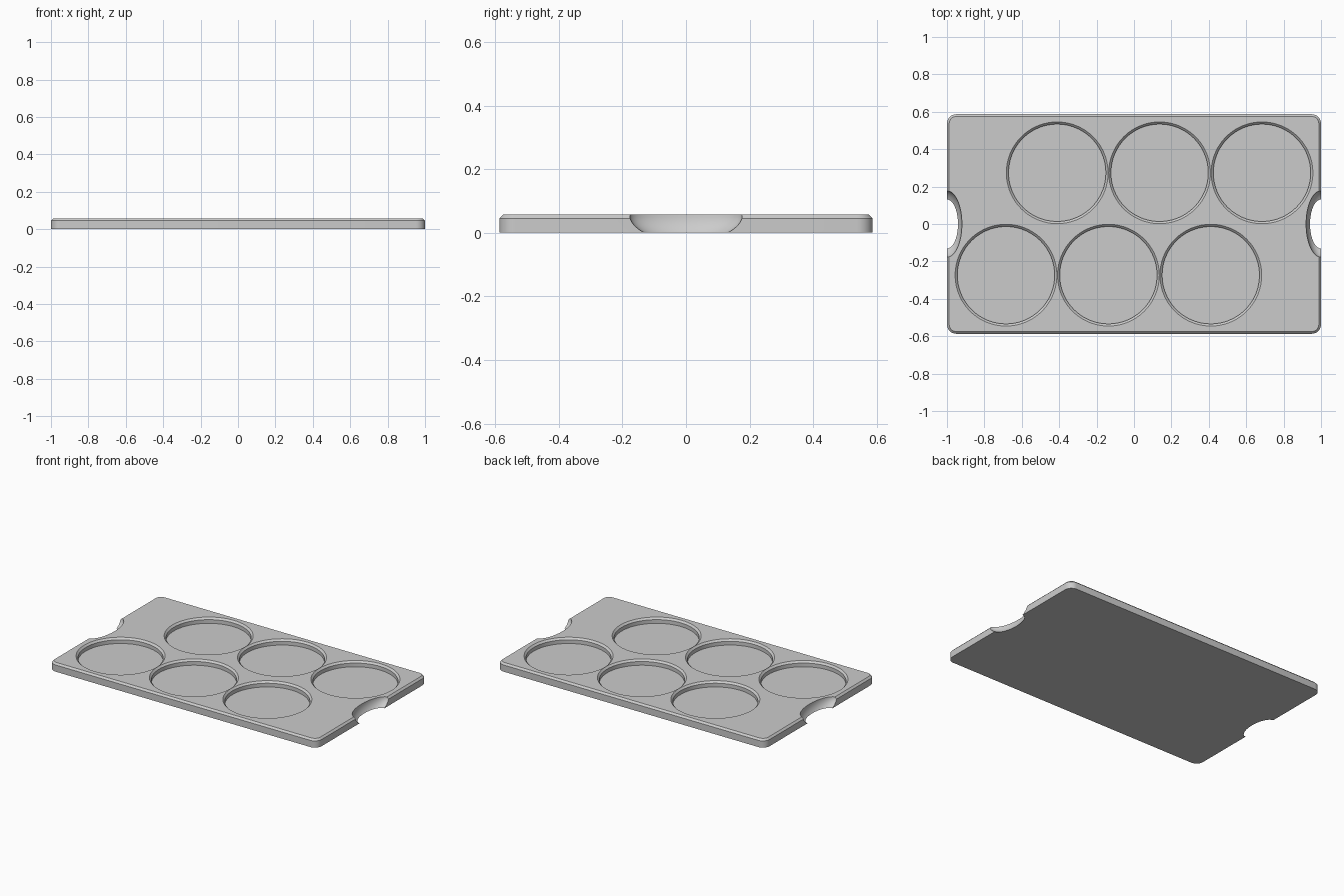
import bpy, bmesh, math

old = bpy.data.objects.get("Cube")
if old:
    bpy.data.objects.remove(old)

HX, HY, H = 1.0, 0.587, 0.057      # half length, half width, thickness
CORNER, CHAMFER = 0.05, 0.012
PITCH, POCKET_R, FLOOR = 0.5475, 0.272, 0.02

grey = bpy.data.materials.new("light grey")
grey.use_nodes = True
colour = (0.6, 0.6, 0.6, 1)
grey.diffuse_color = colour
grey.node_tree.nodes["Principled BSDF"].inputs["Base Color"].default_value = colour


def loft(name, rings):
    """Closed solid skinned through rings of equal point count, bottom to top."""
    bm = bmesh.new()
    loops = [[bm.verts.new(p) for p in ring] for ring in rings]
    for a, b in zip(loops, loops[1:]):
        for i in range(len(a)):
            j = (i + 1) % len(a)
            bm.faces.new((a[i], a[j], b[j], b[i]))
    bm.faces.new(loops[0][::-1])
    bm.faces.new(loops[-1])
    mesh = bpy.data.meshes.new(name)
    bm.to_mesh(mesh)
    bm.free()
    obj = bpy.data.objects.new(name, mesh)
    bpy.context.collection.objects.link(obj)
    mesh.materials.append(grey)
    return obj


def rounded_rect(inset, z, steps=8):
    pts = []
    r = CORNER - inset
    for k, (sx, sy) in enumerate(((1, 1), (-1, 1), (-1, -1), (1, -1))):
        for s in range(steps + 1):
            a = math.pi / 2 * (k + s / steps)
            pts.append((sx * (HX - CORNER) + r * math.cos(a),
                        sy * (HY - CORNER) + r * math.sin(a), z))
    return pts


def circle(cx, cy, r, z, n=96):
    return [(cx + r * math.cos(2 * math.pi * i / n),
             cy + r * math.sin(2 * math.pi * i / n), z) for i in range(n)]


def cut(target, cutter):
    cutter.hide_render = True
    mod = target.modifiers.new("cut", 'BOOLEAN')
    mod.operation, mod.solver, mod.object = 'DIFFERENCE', 'EXACT', cutter
    bpy.context.view_layer.objects.active = target
    bpy.ops.object.modifier_apply(modifier=mod.name)
    bpy.data.objects.remove(cutter)


# tray slab with rounded corners and a chamfered top edge
tray = loft("tray", [rounded_rect(0, 0), rounded_rect(0, H - CHAMFER),
                     rounded_rect(CHAMFER, H)])

# six round pockets in two staggered rows, each with a chamfered rim
for side in (1, -1):
    for k in (-0.75, 0.25, 1.25):
        x, y = side * k * PITCH, side * PITCH / 2
        inner = POCKET_R - CHAMFER
        cut(tray, loft("pocket_cutter", [
            circle(x, y, inner, FLOOR), circle(x, y, inner, H - CHAMFER),
            circle(x, y, POCKET_R, H), circle(x, y, POCKET_R, H + 0.05)]))

# scooped finger notches in both ends
for side in (1, -1):
    bpy.ops.mesh.primitive_uv_sphere_add(segments=64, ring_count=32, radius=1,
                                         location=(side * HX, 0, H + 0.001))
    scoop = bpy.context.object
    scoop.name = "notch_cutter"
    scoop.scale = (0.08, 0.178, 0.086)
    scoop.data.materials.append(grey)
    cut(tray, scoop)

# smooth round walls, crisp edges
bpy.ops.object.select_all(action='DESELECT')
tray.select_set(True)
bpy.context.view_layer.objects.active = tray
bpy.ops.object.shade_smooth_by_angle(angle=math.radians(30))
